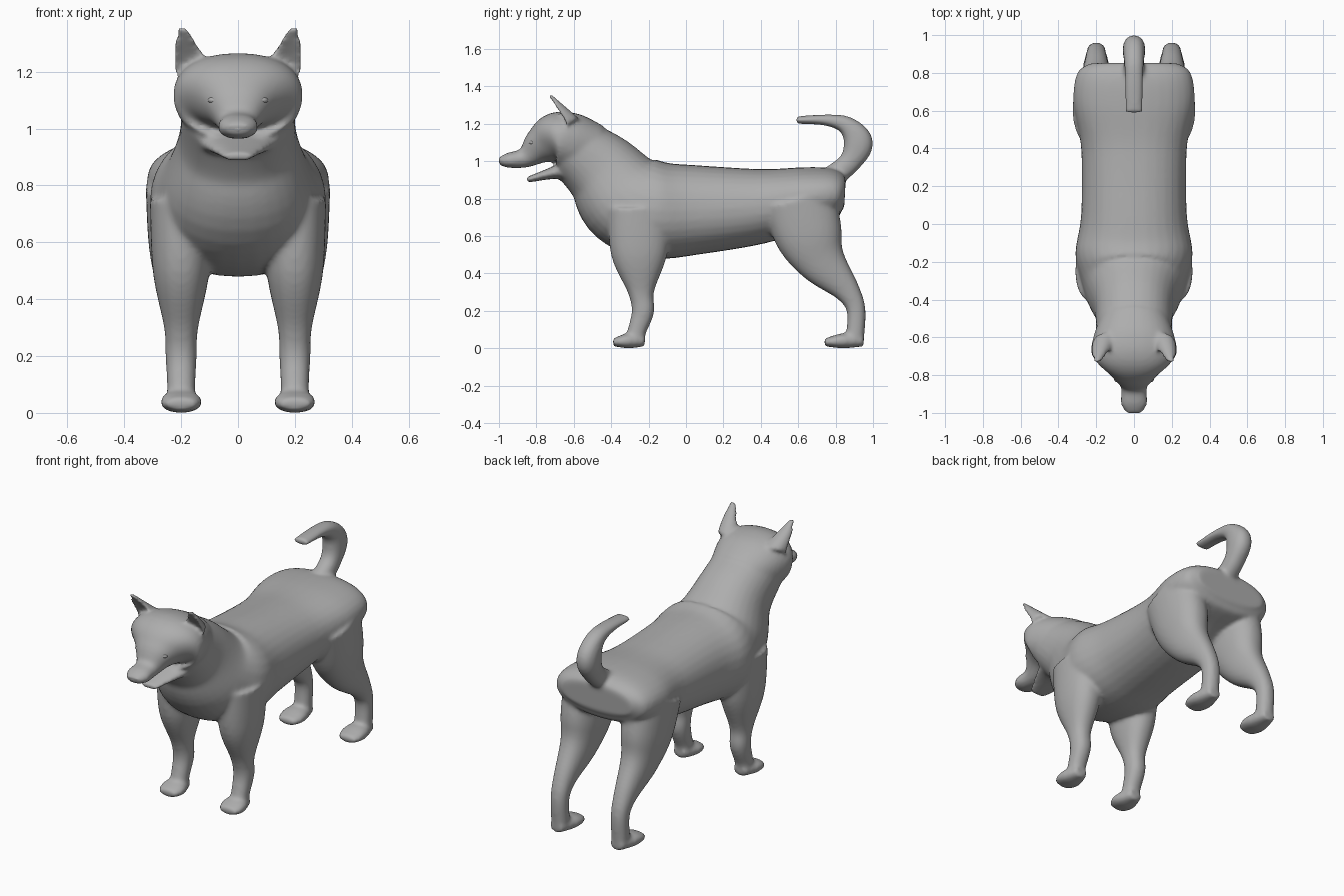
import bpy
import bmesh
from math import cos, sin, pi, copysign
from mathutils import Vector

STEPS = 6       # rings between two guide points
SIDES = 32      # corners of each ring
FULLNESS = 0.9  # below one makes rings slightly boxy

cube = bpy.data.objects.get("Cube")
if cube:
    bpy.data.objects.remove(cube)

# Single coat colour
coat = (0.42, 0.42, 0.42, 1)
grey = bpy.data.materials.new("plain grey")
grey.use_nodes = True
grey.diffuse_color = coat
grey.node_tree.nodes["Principled BSDF"].inputs["Base Color"].default_value = coat


def spline(before, start, end, after, t):
    """Catmull-Rom blend written as a cubic with end slopes."""
    slope_in, slope_out = (end - before) / 2, (after - start) / 2
    gap = end - start
    bend = 3 * gap - 2 * slope_in - slope_out
    twist = slope_in + slope_out - 2 * gap
    return start + t * (slope_in + t * (bend + t * twist))


def rounded(value):
    return copysign(abs(value) ** FULLNESS, value)


def tube(bm, guides, x=0.0, lean=0.0, hollow=0.0):
    """Skin ovals set square to a path of (y, z, half depth, half width)."""
    guides = [Vector(g) for g in guides]
    padded = [guides[0]] + guides + [guides[-1]]
    path = []
    for i in range(len(guides) - 1):
        path += [spline(*padded[i:i + 4], k / STEPS) for k in range(STEPS)]
    path.append(guides[-1])

    rings = []
    last = len(path) - 1
    for i, (y, z, depth, width) in enumerate(path):
        along = path[min(i + 1, last)] - path[max(i - 1, 0)]
        across = Vector((along.y, -along.x)).normalized()
        middle = x + copysign(lean, x) * i / last
        ring = []
        for k in range(SIDES):
            angle = 2 * pi * k / SIDES
            u, v = rounded(cos(angle)), rounded(sin(angle))
            if v < 0:
                v *= 1 - hollow
            spot = (middle + width * u, y + depth * v * across.x, z + depth * v * across.y)
            ring.append(bm.verts.new(spot))
        rings.append(ring)

    faces = [bm.faces.new(rings[0]), bm.faces.new(rings[-1])]
    for ring, following in zip(rings, rings[1:]):
        for k in range(SIDES):
            n = (k + 1) % SIDES
            faces.append(bm.faces.new((ring[k], ring[n], following[n], following[k])))
    bmesh.ops.recalc_face_normals(bm, faces=faces)


def limb(points):
    """Leg sections get flatter from front to back as they thicken."""
    return [(y, z, depth, depth / 2 + 0.025) for y, z, depth in points]


def paw(bm, heel, length, x):
    tube(bm, [(heel, 0.04, 0.03, 0.04),
              (heel - length / 2, 0.04, 0.04, 0.07),
              (heel - length * 0.8, 0.035, 0.03, 0.07),
              (heel - length, 0.03, 0.02, 0.05)], x)


def finish(bm, name):
    mesh = bpy.data.meshes.new(name)
    bm.to_mesh(mesh)
    bm.free()
    mesh.materials.append(grey)
    for face in mesh.polygons:
        face.use_smooth = True
    part = bpy.data.objects.new(name, mesh)
    bpy.context.collection.objects.link(part)
    return part


def ellipsoid(name, centre, radii):
    bm = bmesh.new()
    bmesh.ops.create_uvsphere(bm, u_segments=20, v_segments=12, radius=1)
    bmesh.ops.scale(bm, vec=radii, verts=bm.verts)
    bmesh.ops.translate(bm, vec=centre, verts=bm.verts)
    return finish(bm, name)


bm = bmesh.new()

# Neck, chest, belly and rump
tube(bm, [(-0.6, 1.07, 0.17, 0.2), (-0.45, 0.95, 0.21, 0.21),
          (-0.32, 0.8, 0.26, 0.27), (-0.16, 0.74, 0.26, 0.31),
          (0.05, 0.74, 0.24, 0.28), (0.4, 0.76, 0.2, 0.28),
          (0.65, 0.81, 0.16, 0.32), (0.8, 0.83, 0.13, 0.3),
          (0.85, 0.83, 0.08, 0.23)])

# Skull and muzzle
tube(bm, [(-0.5, 1.05, 0.15, 0.18), (-0.62, 1.1, 0.16, 0.22),
          (-0.7, 1.12, 0.14, 0.22), (-0.78, 1.08, 0.1, 0.13),
          (-0.86, 1.02, 0.055, 0.07), (-0.95, 1.005, 0.04, 0.07),
          (-1, 1, 0.02, 0.04)])

# Lower jaw
tube(bm, [(-0.6, 0.95, 0.07, 0.15), (-0.7, 0.94, 0.035, 0.12),
          (-0.85, 0.9, 0.015, 0.05)])

# Curled tail
curl = [(0.8, 0.93, 0.06), (0.88, 1, 0.06), (0.92, 1.1, 0.08),
        (0.86, 1.19, 0.05), (0.75, 1.22, 0.03), (0.59, 1.22, 0.02)]
tube(bm, [(y, z, thick, 0.04 + thick / 4) for y, z, thick in curl])

for x in (0.2, -0.2):
    # Front leg
    tube(bm, limb([(-0.25, 0.75, 0.17), (-0.25, 0.5, 0.15), (-0.24, 0.3, 0.07),
                   (-0.23, 0.2, 0.06), (-0.26, 0.1, 0.05), (-0.28, 0.03, 0.05)]), x)
    paw(bm, -0.22, 0.17, x)

    # Hind leg
    tube(bm, limb([(0.6, 0.8, 0.2), (0.66, 0.6, 0.18), (0.73, 0.46, 0.13),
                   (0.86, 0.31, 0.07), (0.91, 0.2, 0.05), (0.9, 0.03, 0.05)]), x)
    paw(bm, 0.95, 0.21, x)

    # Ear with a hollow front
    tube(bm, [(-0.64, 1.19, 0.08, 0.07), (-0.68, 1.26, 0.05, 0.05),
              (-0.74, 1.35, 0.02, 0.02)], x * 0.75, lean=0.05, hollow=1.25)

# Merge the parts into one soft skin
body = finish(bm, "dog_body")
remesh = body.modifiers.new("merge", 'REMESH')
remesh.mode = 'VOXEL'
remesh.voxel_size = 0.011
remesh.use_smooth_shade = True
soften = body.modifiers.new("soften", 'SMOOTH')
soften.factor = 0.5
soften.iterations = 9

# Eyes and nose
for label, x in (("left", 0.08), ("right", -0.08)):
    ellipsoid(label + "_eye", (x, -0.82, 1.1), (0.026, 0.02, 0.014))
ellipsoid("nose", (0, -0.975, 1), (0.04, 0.025, 0.02))
